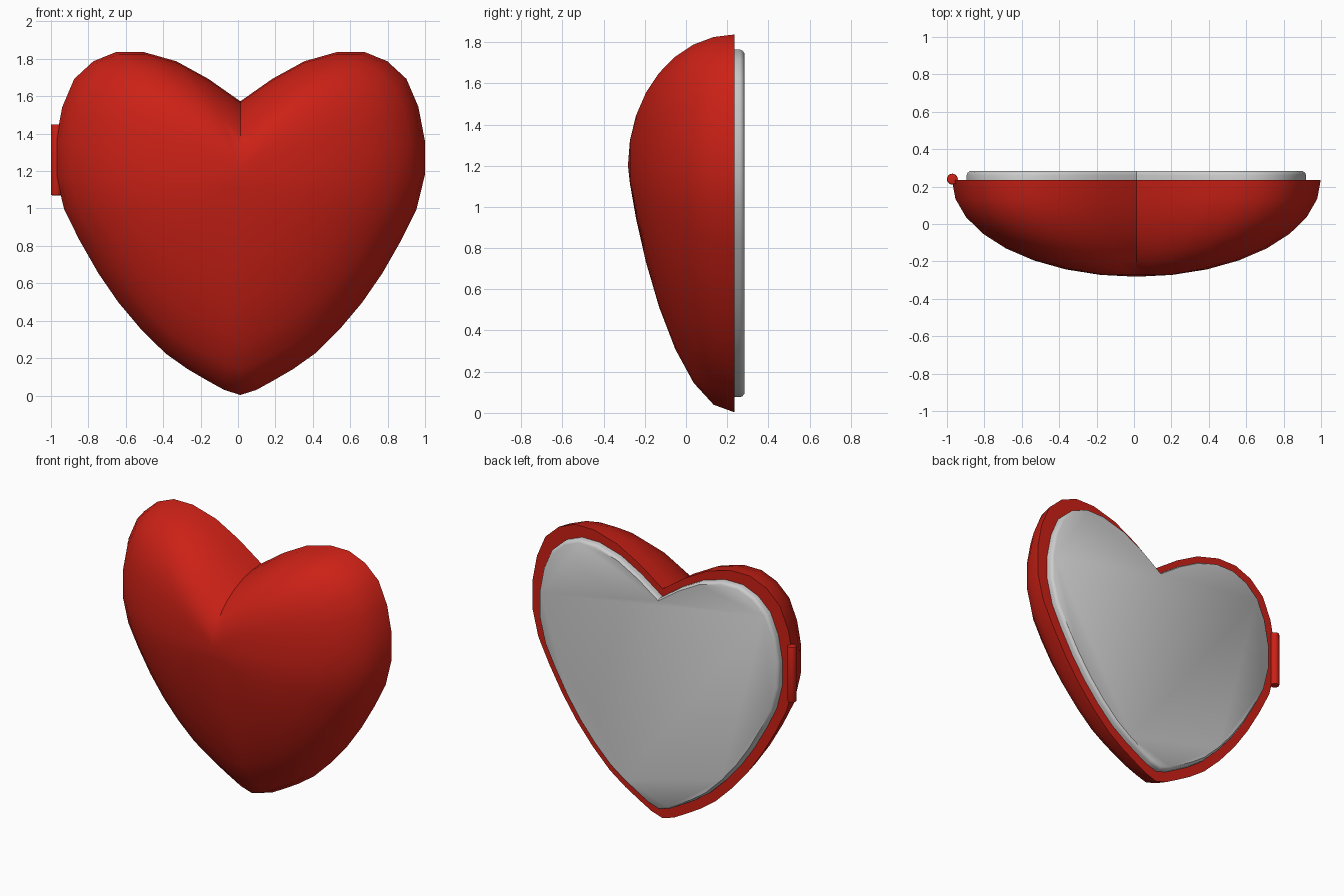
import bpy, bmesh, math

if "Cube" in bpy.data.objects:
    bpy.data.objects.remove(bpy.data.objects["Cube"])

X0 = 0.0125          # heart axis (hinge sticks out on the left)
BACK = 0.235         # y of the flat back of the shell
DEPTH = 0.517        # depth of the dome
CZ = 1.2             # height of the dome's apex

# Right half of the heart outline, notch to tip (x, z)
HALF = [(0, 1.573), (.171, 1.693), (.342, 1.787), (.519, 1.837), (.663, 1.837),
        (.786, 1.787), (.888, 1.693), (.952, 1.543), (.986, 1.365), (.986, 1.176),
        (.941, .993), (.86, .83), (.76, .655), (.652, .498), (.53, .353),
        (.40, .225), (.283, .142), (.18, .082), (.086, .03), (0, .003)]
OUTLINE = HALF + [(-x, z) for x, z in reversed(HALF[1:-1])]

red = bpy.data.materials.new("red_enamel")
red.diffuse_color = (0.6, 0.015, 0.008, 1)
red.use_nodes = True
red.node_tree.nodes["Principled BSDF"].inputs["Base Color"].default_value = red.diffuse_color


def finish(name, bm, angle, mat=None):
    bmesh.ops.recalc_face_normals(bm, faces=bm.faces)
    me = bpy.data.meshes.new(name)
    bm.to_mesh(me)
    bm.free()
    ob = bpy.data.objects.new(name, me)
    bpy.context.collection.objects.link(ob)
    if mat:
        me.materials.append(mat)
    bpy.ops.object.select_all(action='DESELECT')
    ob.select_set(True)
    bpy.context.view_layer.objects.active = ob
    bpy.ops.object.shade_smooth_by_angle(angle=math.radians(angle))
    return ob


def bridge(bm, a, b):
    n = len(a)
    for i in range(n):
        j = (i + 1) % n
        bm.faces.new((a[i], a[j], b[j], b[i]))


# Domed heart shell: rings shrink from the outline to the apex
def dome_point(x, z, s, y):
    d = z - CZ
    power = 1 + 0.6 * max(0, -d) / 1.19     # fuller taper toward the tip
    return (X0 + x * s, y, CZ + d * s ** power)


bm = bmesh.new()
rings = []
for k in range(8):
    a = math.radians(90 - 11.25 * k)
    y = BACK - DEPTH * math.cos(a)
    rings.append([bm.verts.new(dome_point(x, z, math.sin(a), y)) for x, z in OUTLINE])
for a, b in zip(rings, rings[1:]):
    bridge(bm, a, b)
apex = bm.verts.new((X0, BACK - DEPTH, CZ))
for i in range(len(OUTLINE)):
    bm.faces.new((rings[-1][i], rings[-1][(i + 1) % len(OUTLINE)], apex))
bm.faces.new(rings[0])
finish("heart_shell", bm, 35, red)

# Grey back plate: scaled heart with a rounded rear rim
bm = bmesh.new()
rings = []
for scale, y in ((.92, BACK - .01), (.92, .262), (.915, .274), (.902, .283)):
    rings.append([bm.verts.new((X0 + x * scale, y, .92 + (z - .92) * scale))
                  for x, z in OUTLINE])
for a, b in zip(rings, rings[1:]):
    bridge(bm, a, b)
bm.faces.new(rings[0])
bm.faces.new(rings[-1])
finish("back_plate", bm, 40)

# Hinge barrel on the left edge
bm = bmesh.new()
bmesh.ops.create_cone(bm, cap_ends=True, segments=20, radius1=.029, radius2=.029, depth=.38)
bmesh.ops.translate(bm, vec=(-.971, .24, 1.26), verts=bm.verts)
caps = [e for e in bm.edges if abs(e.verts[0].co.z - e.verts[1].co.z) < .001]
bmesh.ops.bevel(bm, geom=caps, offset=.006, segments=2, affect='EDGES', profile=.5)
finish("hinge_barrel", bm, 40, red)
